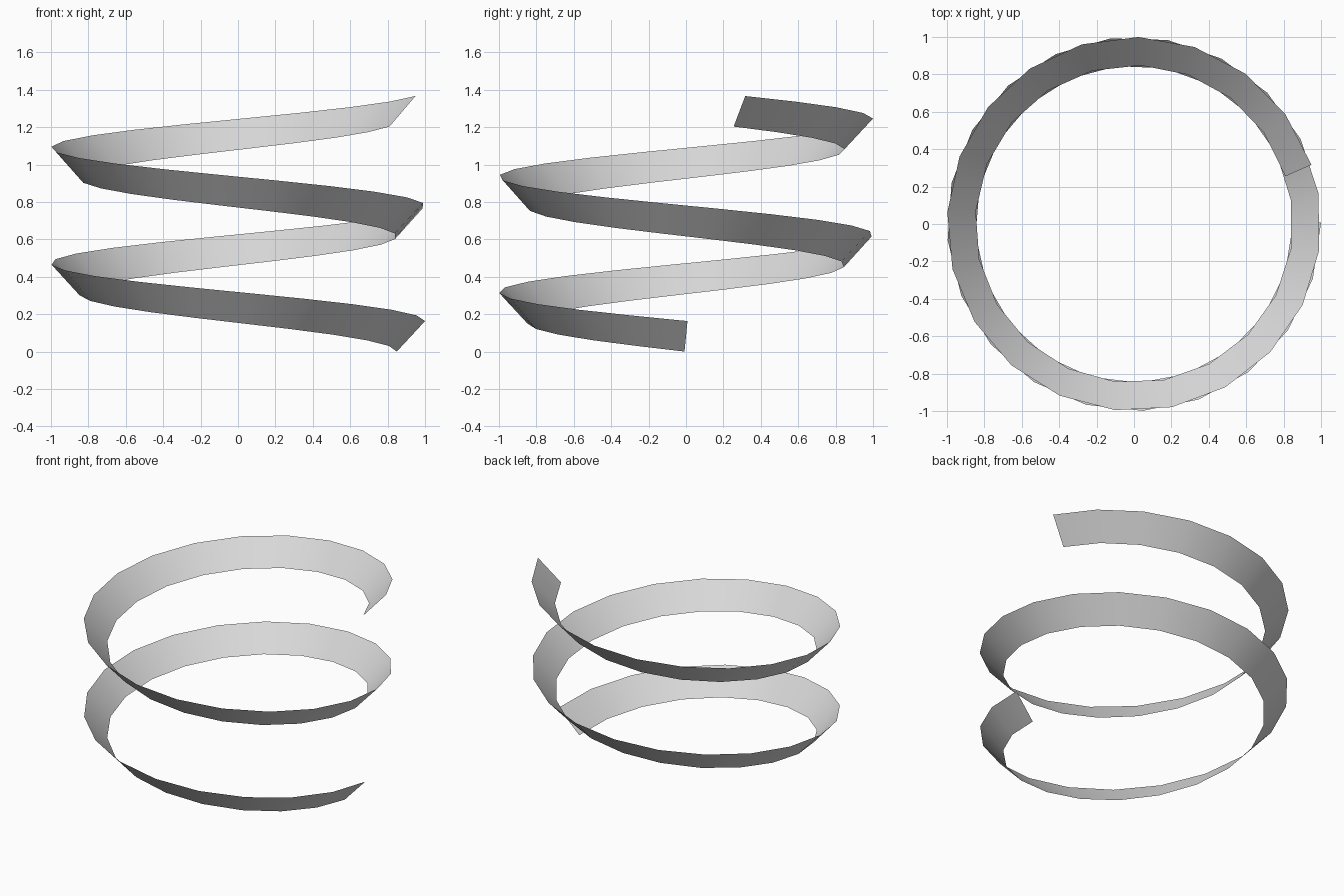
import bpy
import bmesh
import math
from mathutils import Vector

cube = bpy.data.objects.get("Cube")
if cube:
    bpy.data.objects.remove(cube, do_unlink=True)

STEPS = 40
SWEEP = math.radians(702)
RISE = 1.203

# Plain grey material
grey = bpy.data.materials.new("light_grey")
grey.use_nodes = True
grey.diffuse_color = (0.7, 0.7, 0.7, 1)
grey.node_tree.nodes["Principled BSDF"].inputs["Base Color"].default_value = (0.7, 0.7, 0.7, 1)

# Sloping cross-section, leaning square to the climbing path, spun into a ribbon
bm = bmesh.new()
inner = bm.verts.new((0.849, -0.008, 0))
outer = bm.verts.new((1.0, 0.008, 0.163))
edge = bm.edges.new((inner, outer))
bmesh.ops.spin(bm, geom=[inner, outer, edge], cent=(0, 0, 0), axis=(0, 0, 1),
               dvec=Vector((0, 0, RISE / STEPS)), angle=-SWEEP,
               steps=STEPS, use_duplicate=False)

# Turn every face upward and shade it smooth
for face in bm.faces:
    face.normal_update()
    if face.normal.z < 0:
        face.normal_flip()
    face.smooth = True

mesh = bpy.data.meshes.new("spiral_ribbon")
bm.to_mesh(mesh)
bm.free()
mesh.materials.append(grey)
ribbon = bpy.data.objects.new("spiral_ribbon", mesh)
bpy.context.collection.objects.link(ribbon)
